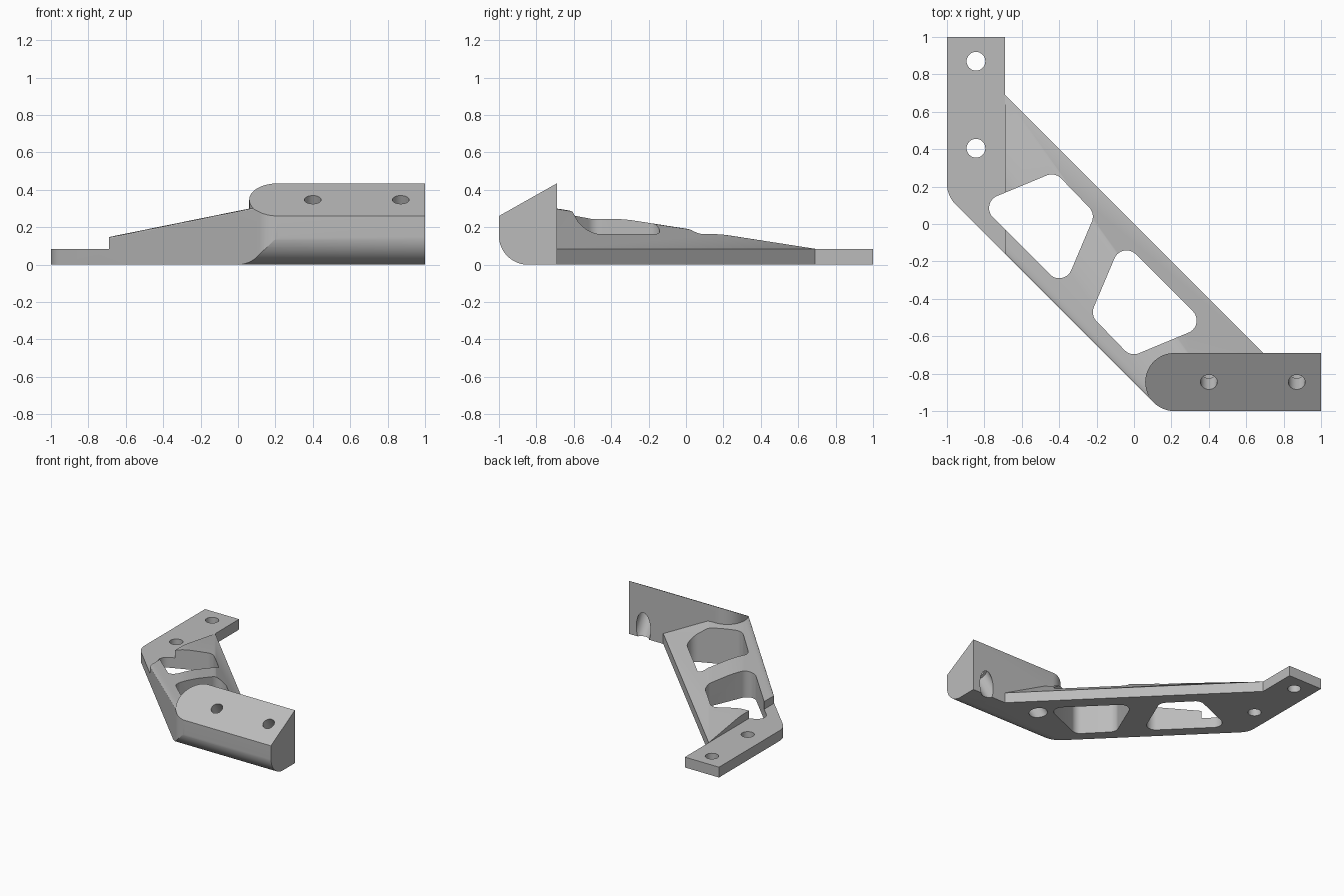
import bpy
import bmesh
from math import cos, sin, pi, radians
from mathutils import Vector

if "Cube" in bpy.data.objects:
    bpy.data.objects.remove(bpy.data.objects["Cube"])

R = 0.155        # corner radius of both mounting ends
PLATE = 0.085    # flange thickness
SHOULDER = 0.30  # strut height where it meets the block
LOW = -0.05      # raw parts start below the ground and are trimmed
WALL = -0.69     # inner face of both mounting ends
FLANGE_END = (-0.845, 0.215)
BLOCK_END = (0.215, -0.845)

grey = bpy.data.materials.new("plain_grey")
grey.use_nodes = True
grey.diffuse_color = (0.5, 0.5, 0.5, 1)
grey.node_tree.nodes["Principled BSDF"].inputs["Base Color"].default_value = (0.5, 0.5, 0.5, 1)


def circle(centre, r, n=48):
    return [(centre[0] + r * cos(2 * pi * i / n), centre[1] + r * sin(2 * pi * i / n))
            for i in range(n)]


def prism(outline, z0, z1):
    return [Vector((x, y, z)) for z in (z0, z1) for x, y in outline]


def hull(name, points):
    """Convex solid around the points, with flat areas merged."""
    bm = bmesh.new()
    for p in points:
        bm.verts.new(p)
    result = bmesh.ops.convex_hull(bm, input=bm.verts)
    loose = {v for v in result["geom_interior"] + result["geom_unused"]
             if isinstance(v, bmesh.types.BMVert)}
    bmesh.ops.delete(bm, geom=list(loose), context="VERTS")
    bmesh.ops.dissolve_limit(bm, angle_limit=0.002, verts=bm.verts, edges=bm.edges)
    bmesh.ops.recalc_face_normals(bm, faces=bm.faces)
    mesh = bpy.data.meshes.new(name)
    bm.to_mesh(mesh)
    bm.free()
    mesh.materials.append(grey)
    obj = bpy.data.objects.new(name, mesh)
    bpy.context.collection.objects.link(obj)
    return obj


def combine(target, tool, operation):
    """Apply one boolean and discard the tool."""
    mod = target.modifiers.new("boolean", "BOOLEAN")
    mod.object = tool
    mod.operation = operation
    mod.solver = "EXACT"
    graph = bpy.context.evaluated_depsgraph_get()
    mesh = bpy.data.meshes.new_from_object(target.evaluated_get(graph))
    target.modifiers.clear()
    target.data = mesh
    bpy.data.objects.remove(tool)


def drill(target, start, axis, r, t0, t1):
    turn = Vector(axis).to_track_quat("Z", "Y")
    points = [Vector(start) + turn @ p for p in prism(circle((0, 0), r), t0, t1)]
    combine(target, hull("drill", points), "DIFFERENCE")


# Diagonal strut: low at the flange and along its outer edge, high at the block
low_outline = circle(FLANGE_END, R) + [(-1, -WALL), (WALL, -WALL), (-WALL, WALL)]
bracket = hull("corner_bracket",
               prism(low_outline, LOW, PLATE) + prism(circle(BLOCK_END, R), LOW, SHOULDER))

# Step down to the flange
step = hull("flange_step", prism([(-1.2, -1.2), (WALL, -1.2), (WALL, 1.2), (-1.2, 1.2)], PLATE, 1))
combine(bracket, step, "DIFFERENCE")

# Flat flange
flange = hull("flange", prism([(-1, 0.5), (WALL, 0.5), (WALL, 1), (-1, 1)], LOW, PLATE))
combine(bracket, flange, "UNION")

# Tall block with a round end
block = hull("block", prism(circle(BLOCK_END, R) + [(1, -1), (1, WALL)], LOW, 0.6))
combine(bracket, block, "UNION")

# Trim to the side profile: rounded lower front edge and sloping block top
edge = R + 0.0005
profile = [(-0.845 - edge * sin(a), edge - edge * cos(a))
           for a in (i * pi / 24 for i in range(13))]
profile += [(-0.845 - edge, 0.26), (WALL, 0.435), (1.2, 0.435), (1.2, 0)]
envelope = hull("envelope", [Vector((x, y, z)) for x in (-1.2, 1.2) for y, z in profile])
combine(bracket, envelope, "INTERSECT")

# Two rounded windows, the second a half turn of the first
corners = [(-0.44, 0.195), (-0.29, 0.04), (-0.4, -0.22), (-0.705, 0.085)]
turned = [(-0.44 - x, -0.431 - y) for x, y in corners]
for window in (corners, turned):
    outline = [p for c in window for p in circle(c, 0.07)]
    combine(bracket, hull("window", prism(outline, -0.2, 1)), "DIFFERENCE")

# Flange screw holes
for y in (0.405, 0.87):
    drill(bracket, (-0.845, y, 0), (0, 0, 1), 0.05, -0.2, 0.3)

# Block screw holes, square to the slope, with wider bores from below
for x in (0.4, 0.87):
    start, axis = (x, -0.845, 0.347), (0, 0.5, -0.866)
    drill(bracket, start, axis, 0.045, -0.15, 0.2)
    drill(bracket, start, axis, 0.065, 0.12, 0.6)

bpy.ops.object.select_all(action="DESELECT")
bracket.select_set(True)
bpy.context.view_layer.objects.active = bracket
bpy.ops.object.shade_smooth_by_angle(angle=radians(10))
